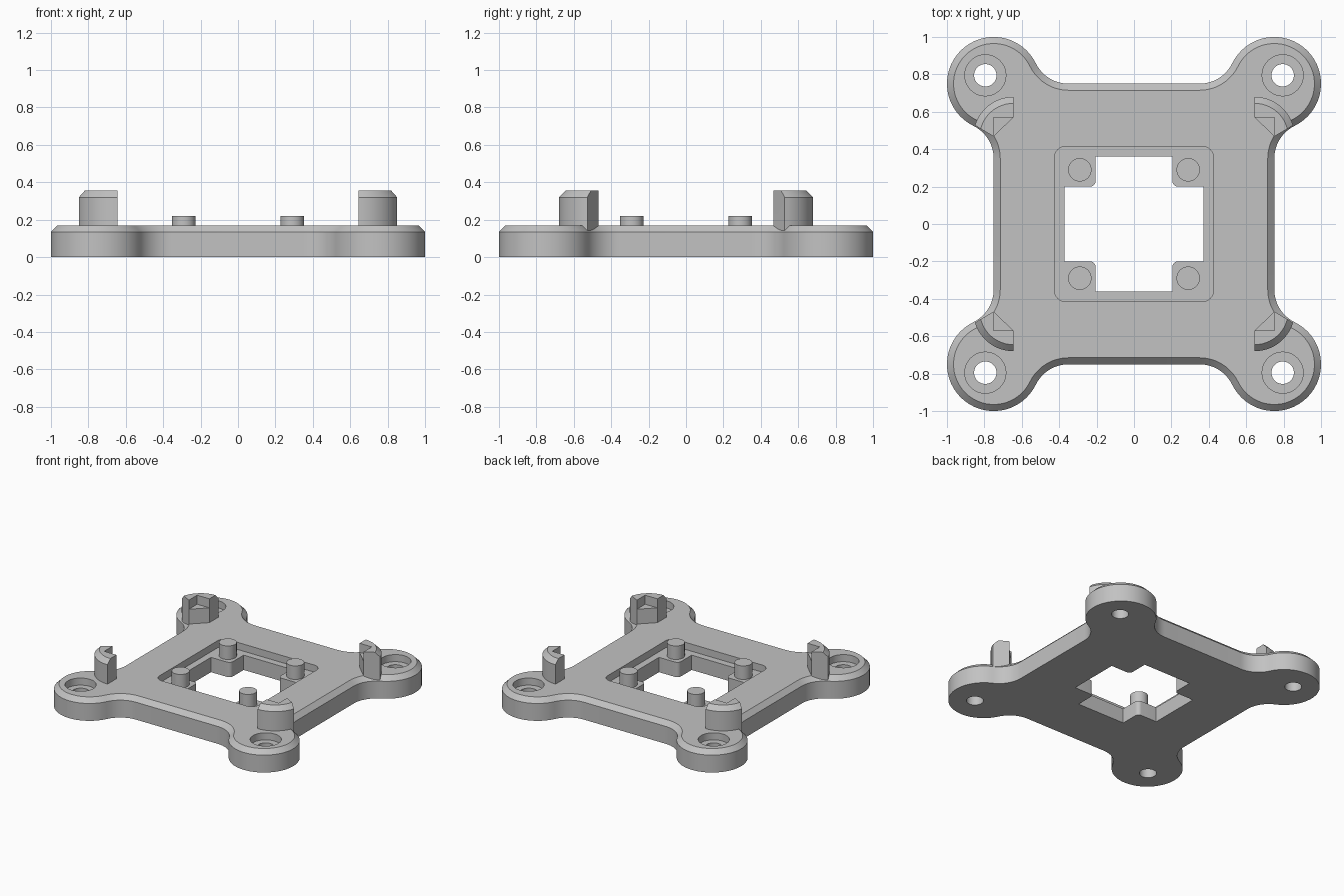
import bpy, bmesh
from math import sin, cos, radians, degrees, atan2

default = bpy.data.objects.get("Cube")
if default:
    bpy.data.objects.remove(default, do_unlink=True)

grey = bpy.data.materials.new("light grey plastic")
grey.use_nodes = True
tone = (0.54, 0.54, 0.54, 1)
grey.diffuse_color = tone
grey.node_tree.nodes["Principled BSDF"].inputs["Base Color"].default_value = tone

TOP, CHAMFER, FLOOR = 0.17, 0.035, 0.115
HOLE = 0.795
CORNERS = [(1, 1), (-1, 1), (-1, -1), (1, -1)]


def arc(cx, cy, r, a0, a1, n=12):
    steps = [radians(a0 + (a1 - a0) * i / n) for i in range(n + 1)]
    return [(cx + r * cos(a), cy + r * sin(a)) for a in steps]


def four_fold(q):
    """Mirror a first-quadrant run of points into a closed outline."""
    left = [(-x, y) for x, y in reversed(q)]
    return q + left + [(-x, -y) for x, y in q] + [(x, -y) for x, y in reversed(q)]


def loft(name, layers):
    """Solid through stacked outlines, each given as (z, points)."""
    bm = bmesh.new()
    rings = [[bm.verts.new((x, y, z)) for x, y in pts] for z, pts in layers]
    n = len(rings[0])
    bm.faces.new(rings[0][::-1])
    bm.faces.new(rings[-1])
    for a, b in zip(rings, rings[1:]):
        for i in range(n):
            j = (i + 1) % n
            bm.faces.new((a[i], a[j], b[j], b[i]))
    bmesh.ops.recalc_face_normals(bm, faces=bm.faces)
    mesh = bpy.data.meshes.new(name)
    bm.to_mesh(mesh)
    bm.free()
    mesh.materials.append(grey)
    ob = bpy.data.objects.new(name, mesh)
    bpy.context.collection.objects.link(ob)
    return ob


def prism(name, pts, z0, z1):
    return loft(name, [(z0, pts), (z1, pts)])


def disc(x, y, r):
    return arc(x, y, r, 0, 360, 40)[:-1]


def activate(ob):
    bpy.ops.object.select_all(action='DESELECT')
    ob.select_set(True)
    bpy.context.view_layer.objects.active = ob


def cut(ob, cutter):
    mod = ob.modifiers.new("cut", 'BOOLEAN')
    mod.operation, mod.solver, mod.object = 'DIFFERENCE', 'EXACT', cutter
    activate(ob)
    bpy.ops.object.modifier_apply(modifier=mod.name)
    bpy.data.objects.remove(cutter, do_unlink=True)


def plate_outline(inset):
    """Square body blended by fillets into a round lobe at each corner."""
    c, lobe, straight, fillet = 0.75, 0.25, 0.35, 0.195
    lean = degrees(atan2(c - straight, fillet))
    q = arc(c + fillet, straight, fillet + inset, 180, 180 - lean)
    q += arc(c, c, lobe - inset, -lean, 90 + lean, 32)[1:]
    q += arc(straight, c + fillet, fillet + inset, lean - 90, -90)[1:]
    return four_fold(q)


# Base plate with chamfered top edge
plate = loft("base_plate", [(0, plate_outline(0)), (TOP - CHAMFER, plate_outline(0)),
                            (TOP, plate_outline(CHAMFER))])

# Shallow rounded pocket, then the cross-shaped opening that leaves corner pads
pocket = four_fold(arc(0.365, 0.355, 0.06, 0, 90, 8))
cut(plate, prism("pocket_cutter", pocket, FLOOR, 0.5))
pad_corner = arc(0.235, 0.23, 0.03, 270, 180, 6)
cross = four_fold([(0.372, 0.2)] + pad_corner + [(0.205, 0.362)])
cut(plate, prism("opening_cutter", cross, -0.2, 0.5))

# Counterbored screw holes in the lobes
for sx, sy in CORNERS:
    cut(plate, prism("bore_cutter", disc(sx * HOLE, sy * HOLE, 0.11), FLOOR, 0.5))
    cut(plate, prism("hole_cutter", disc(sx * HOLE, sy * HOLE, 0.06), -0.2, 0.5))

parts = [plate]
for sx, sy in CORNERS:
    side = ("back_" if sy > 0 else "front_") + ("left_" if sx > 0 else "right_")

    def place(pts):
        return [(sx * x, sy * y) for x, y in pts]

    # Locating peg on each pad
    parts.append(prism(side + "peg", disc(sx * 0.29, sy * 0.29, 0.0625), FLOOR - 0.01, 0.22))

    # Curved corner post with a square notch and a chamfered outer rim
    notch = [(0.75, 0.468), (0.75, 0.57), (0.645, 0.57)]
    outer = place(arc(0.645, 0.465, 0.215, 90, 17) + notch)
    rim = place(arc(0.645, 0.465, 0.215 - CHAMFER, 90, 14) + notch)
    parts.append(loft(side + "post", [(0.1, outer), (0.32, outer), (0.355, rim)]))

    # Triangular shelf filling the notch
    parts.append(prism(side + "shelf", place(notch), 0.1, 0.285))

for ob in parts:
    activate(ob)
    bpy.ops.object.shade_smooth_by_angle(angle=radians(30))
